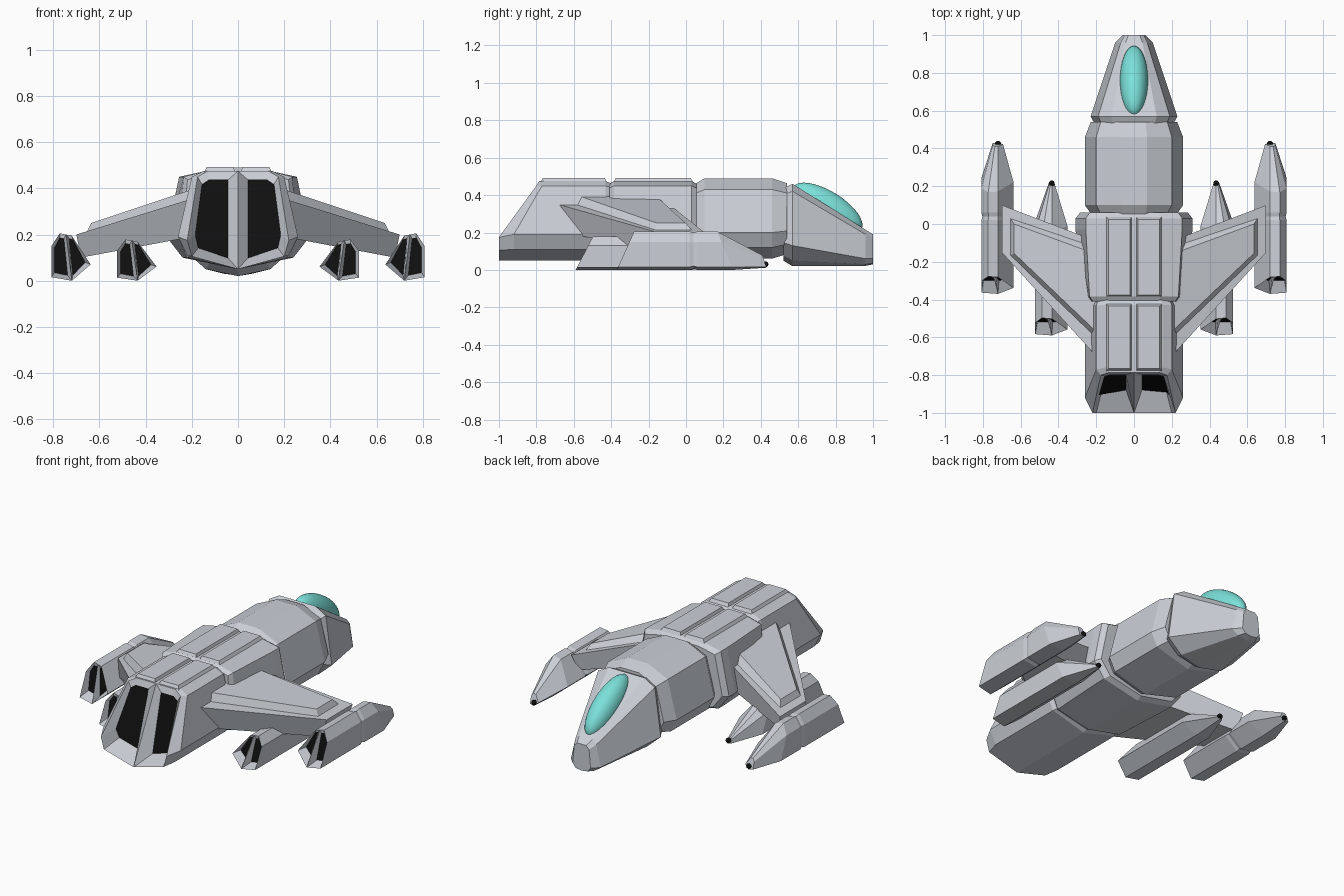
import bpy, bmesh
from mathutils import Matrix, Vector

if "Cube" in bpy.data.objects:
    bpy.data.objects.remove(bpy.data.objects["Cube"])


def material(name, rgb):
    m = bpy.data.materials.new(name)
    m.diffuse_color = (*rgb, 1)
    m.use_nodes = True
    m.node_tree.nodes["Principled BSDF"].inputs["Base Color"].default_value = m.diffuse_color
    return m


GREY = material("hull_grey", (0.6, 0.63, 0.68))
BLACK = material("exhaust_black", (0.005, 0.005, 0.005))
TEAL = material("canopy_teal", (0.2, 0.75, 0.7))


def finish(name, bm, mats, mirror=False):
    bmesh.ops.recalc_face_normals(bm, faces=bm.faces)
    me = bpy.data.meshes.new(name)
    bm.to_mesh(me)
    bm.free()
    for m in mats:
        me.materials.append(m)
    ob = bpy.data.objects.new(name, me)
    bpy.context.collection.objects.link(ob)
    if mirror:
        ob.modifiers.new("Mirror", 'MIRROR').use_mirror_merge = False
    return ob


def loft(name, rings, mirror=False, split=0, depth=0.09):
    """Skin rings of points; 'split' turns the first cap into two recessed exhausts."""
    bm = bmesh.new()
    vs = [[bm.verts.new(p) for p in r] for r in rings]
    n = len(vs[0])
    for a, b in zip(vs, vs[1:]):
        for i in range(n):
            j = (i + 1) % n
            bm.faces.new((a[i], a[j], b[j], b[i]))
    bm.faces.new(vs[-1])
    if not split:
        bm.faces.new(vs[0])
    else:
        for half in (vs[0][:split + 1], vs[0][split:] + vs[0][:1]):
            c = sum((v.co for v in half), Vector()) / len(half)
            zs = [v.co.z for v in half]
            inner = []
            for v in half:
                d = v.co - c
                sink = depth * (max(zs) - v.co.z) / (max(zs) - min(zs)) + 0.01
                inner.append(bm.verts.new(c + Vector((d.x * .65, d.y * .8 + sink, d.z * .8))))
            for i in range(len(half)):
                j = (i + 1) % len(half)
                bm.faces.new((half[i], half[j], inner[j], inner[i]))
            bm.faces.new(inner).material_index = 1
    return finish(name, bm, [GREY, BLACK], mirror)


def ring(half, y, s=1.0):
    """Full hull section from a half profile (bottom centre to top centre)."""
    ys = y if isinstance(y, (list, tuple)) else [y] * len(half)
    pts = [(x * s, yy, .27 + (z - .27) * s) for (x, z), yy in zip(half, ys)]
    return pts + [(-x, yy, z) for x, yy, z in pts[-2:0:-1]]


# Rear hull with the twin main exhausts
rear = [(0, .05), (.22, .11), (.26, .19), (.2, .45), (.15, .475), (0, .475)]
rear_end = [(0, .05), (.2, .105), (.22, .175), (.175, .45), (.13, .475), (0, .475)]
loft("rear_hull", [ring(rear_end, [-1, -1, -1, -.8, -.785, -.785]),
                   ring(rear, [-.93, -.92, -.92, -.77, -.76, -.76]),
                   ring(rear, -.43), ring(rear, -.39, .92)], split=5)

# Middle hull, widening forward
mid_back = [(0, .05), (.22, .1), (.26, .19), (.235, .45), (.14, .475), (0, .475)]
mid = [(0, .05), (.24, .1), (.31, .19), (.255, .45), (.14, .475), (0, .475)]
loft("middle_hull", [ring(mid_back, -.41, .93), ring(mid_back, -.385), ring(mid, -.03),
                     ring(mid, .03), ring(mid, .06, .92)])

# Forward hull with chamfered ends
fwd = [(0, .06), (.22, .12), (.26, .2), (.2, .43), (.07, .49), (0, .49)]
loft("forward_hull", [ring(fwd, .04, .84), ring(fwd, .1), ring(fwd, .46), ring(fwd, .54, .88)])

# Nose
nose = [(0, .02), (.14, .05), (.23, .13), (.19, .42), (.12, .46), (0, .46)]
nose_front = [(0, .022), (.06, .03), (.1, .06), (.07, .19), (.045, .215), (0, .215)]
nose_tip = [(0, .03), (.04, .035), (.06, .06), (.05, .17), (.03, .19), (0, .19)]
loft("nose", [ring(nose, .52, .88), ring(nose, .57), ring(nose_front, .96), ring(nose_tip, 1.0)])

# Canopy
bm = bmesh.new()
bmesh.ops.create_uvsphere(bm, u_segments=32, v_segments=16, radius=1, matrix=(
    Matrix.Translation((0, .755, .33)) @ Matrix.Rotation(-.555, 4, 'X')
    @ Matrix.Diagonal((.075, .215, .09, 1))))
for f in bm.faces:
    f.smooth = True
finish("canopy", bm, [TEAL])


# Raised roof plates
def rect(x0, x1, y0, y1, z):
    return [(x0, y0, z), (x1, y0, z), (x1, y1, z), (x0, y1, z)]


for name, y0, y1 in (("rear_roof_plate", -.78, -.42), ("middle_roof_plate", -.39, .04)):
    loft(name, [rect(.01, .15, y0, y1, .465), rect(.02, .135, y0 + .015, y1 - .015, .492)], True)

# Wings and their raised upper panels
loft("wing", [[(.2, -.1, .19), (.68, .06, .1), (.68, -.17, .1), (.2, -.6, .19)],
              [(.2, -.09, .35), (.7, .1, .2), (.7, -.15, .2), (.2, -.7, .355)]], True)
loft("wing_panel", [[(.2, -.11, .33), (.66, .04, .2), (.66, -.17, .2), (.2, -.62, .33)],
                    [(.2, -.16, .395), (.635, 0, .25), (.635, -.155, .25), (.2, -.57, .395)]], True)

# Engine pods with slanted exhausts and black gun tips
POD = [(0, 0), (.088, .015), (.088, .15), (.052, .205), (.025, .2), (0, .195), (-.082, .07)]


def pod(name, cx, back, shoulder, tip, height, groove, tip_scale):
    def sec(y, slant=0.0, s=1.0, base=0.0):
        return [(cx + x * s, y + slant * z, base + z * s * height) for x, z in POD]
    rings = [sec(back, .45)]
    if groove is not None:
        rings += [sec(groove - .02), sec(groove, 0, .94, .006), sec(groove + .02)]
    rings += [sec(shoulder, -.4), sec(tip, -.1, tip_scale, .012)]
    loft(name, rings, True, split=4, depth=.05)
    bm = bmesh.new()
    bmesh.ops.create_icosphere(bm, subdivisions=2, radius=.016,
                               matrix=Matrix.Translation((cx, tip - .005, .03)))
    finish(name + "_gun_tip", bm, [BLACK], True)


pod("outer_pod", .72, -.37, .25, .43, 1.0, .04, .32)
pod("inner_pod", .435, -.59, .02, .22, .87, None, .18)
